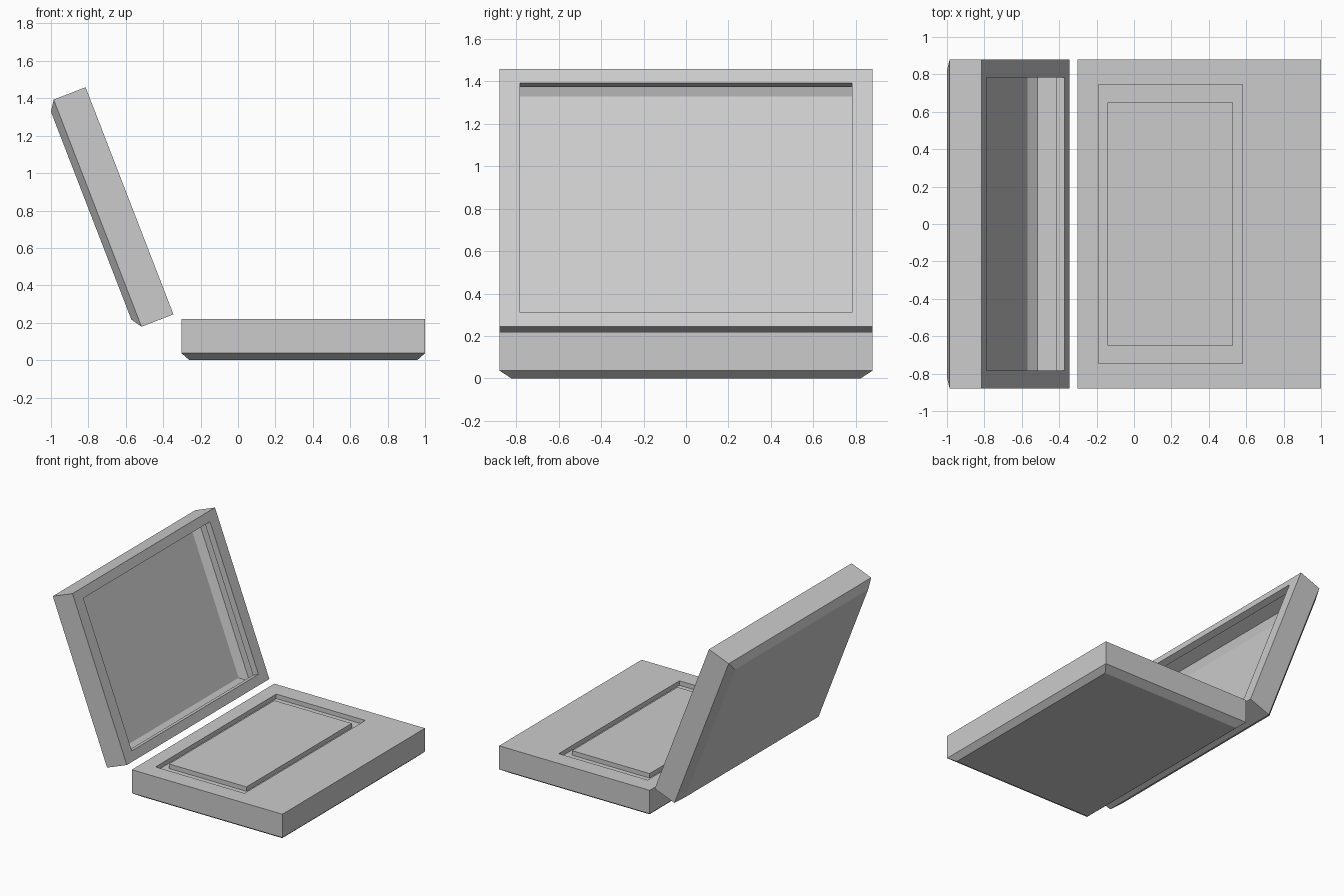
import bpy, bmesh, math

cube = bpy.data.objects.get("Cube")
if cube:
    bpy.data.objects.remove(cube, do_unlink=True)

grey = bpy.data.materials.new("plain grey")
grey.use_nodes = True
colour = (0.6, 0.6, 0.6, 1)
grey.diffuse_color = colour
grey.node_tree.nodes["Principled BSDF"].inputs["Base Color"].default_value = colour


def loft(name, rings, close_end):
    """Skin rectangular rings given as (centre x, half x, half y, z)."""
    bm = bmesh.new()
    loops = []
    for cx, hx, hy, z in rings:
        loops.append([bm.verts.new((cx + sx * hx, sy * hy, z))
                      for sx, sy in ((-1, -1), (1, -1), (1, 1), (-1, 1))])
    for a, b in zip(loops, loops[1:]):
        for i in range(4):
            j = (i + 1) % 4
            bm.faces.new((a[i], a[j], b[j], b[i]))
    bm.faces.new(loops[0][::-1])
    if close_end:
        bm.faces.new(loops[-1])
    mesh = bpy.data.meshes.new(name)
    bm.to_mesh(mesh)
    bm.free()
    mesh.materials.append(grey)
    obj = bpy.data.objects.new(name, mesh)
    bpy.context.collection.objects.link(obj)
    return obj


HX, HY = 0.651, 0.88      # half size of each shell
THICK, EDGE = 0.22, 0.183  # full thickness, height of the straight side


def shell(inset):
    """Chamfered outer tray, from its flat back up to the rim at z = 0."""
    return [(0, HX - inset, HY - 0.058, -THICK), (0, HX, HY, -EDGE), (0, HX, HY, 0)]


# Base tray with a sunken groove around a flush keypad plate
groove = -0.035
cx = -0.155
base = loft("base", shell(0.042) + [
    (cx, 0.385, 0.745, 0), (cx, 0.385, 0.745, groove),
    (cx, 0.335, 0.65, groove), (cx, 0.335, 0.65, 0)], True)
base.location = (0.349, 0, THICK)

# Lid: hollow tray with a short lip round the screen opening
lid = loft("lid", shell(0.055) + [
    (0, 0.58, 0.782, 0), (0, 0.58, 0.782, -0.051)], False)
lid.location = (-0.58, 0, 0.852)
lid.rotation_euler.y = math.radians(68.85)
